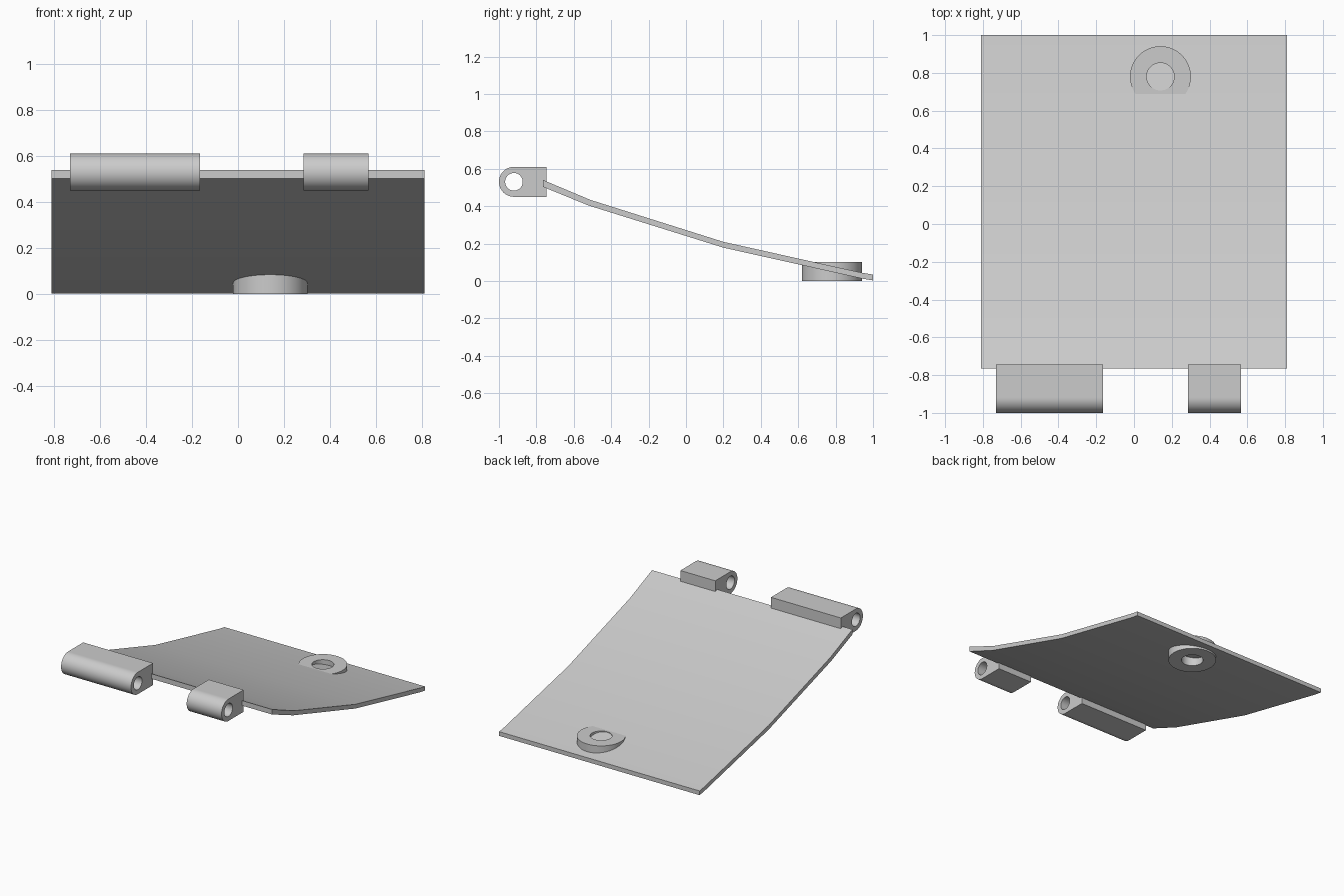
import bpy, math

if "Cube" in bpy.data.objects:
    bpy.data.objects.remove(bpy.data.objects["Cube"])

grey = bpy.data.materials.new("plain_grey")
grey.diffuse_color = (0.6, 0.6, 0.6, 1)
grey.use_nodes = True
grey.node_tree.nodes["Principled BSDF"].inputs["Base Color"].default_value = grey.diffuse_color


def arc(cx, cy, r, start, end, n):
    """Points along a circular arc, both ends included."""
    return [(cx + r * math.cos(start + (end - start) * i / n),
             cy + r * math.sin(start + (end - start) * i / n)) for i in range(n + 1)]


def extrude(name, outline, lo, hi, axis, hole=None):
    """Extrude a 2D outline, optionally with a hole of equal point count."""
    def place(p, t):
        return (t, p[0], p[1]) if axis == 'X' else (p[0], p[1], t)
    n = len(outline)
    loops = [outline] + ([hole] if hole else [])
    verts = [place(p, t) for loop in loops for t in (lo, hi) for p in loop]
    faces = []
    for i in range(n):
        j = (i + 1) % n
        faces.append((i, j, n + j, n + i))
        if hole:
            faces += [(2*n + j, 2*n + i, 3*n + i, 3*n + j),
                      (j, i, 2*n + i, 2*n + j),
                      (n + i, n + j, 3*n + j, 3*n + i)]
    if not hole:
        faces += [tuple(reversed(range(n))), tuple(range(n, 2 * n))]
    mesh = bpy.data.meshes.new(name)
    mesh.from_pydata(verts, [], faces)
    mesh.materials.append(grey)
    obj = bpy.data.objects.new(name, mesh)
    bpy.context.collection.objects.link(obj)
    bpy.ops.object.select_all(action='DESELECT')
    bpy.context.view_layer.objects.active = obj
    obj.select_set(True)
    bpy.ops.object.shade_smooth_by_angle(angle=math.radians(30))
    return obj


# Gently bent plate, side profile in y, z
bottom = [(-0.765, 0.503), (-0.52, 0.403), (0.2, 0.178), (0.94, 0.013), (1, 0.003)]
top = [(1, 0.034), (0.945, 0.043), (0.2, 0.209), (-0.51, 0.433), (-0.765, 0.54)]
extrude("bent_plate", bottom + top, -0.81, 0.81, 'X')

# Hinge knuckles: rounded front, square back, pin hole through
CY, CZ, R, BACK = -0.92, 0.53, 0.08, -0.745
N = 32
round_front = arc(CY, CZ, R, math.pi / 2, 3 * math.pi / 2, N)
knuckle = round_front + [(BACK, CZ - R), (BACK, CZ + R)]
pin = [(CY + 0.047 * math.cos(a), CZ + 0.047 * math.sin(a))
       for a in (math.atan2(z - CZ, y - CY) for y, z in knuckle)]
for name, x0, x1 in (("long_knuckle", -0.73, -0.165), ("short_knuckle", 0.285, 0.567)):
    extrude(name, knuckle, x0, x1, 'X', pin)
    # Round out the pin hole behind the centre by filling in its far side
    mesh = bpy.data.objects[name].data
    bpy.data.objects.remove(bpy.data.objects[name])
    bpy.data.meshes.remove(mesh)
    # Back half gets corner points plus evenly spaced points along its edges
    rear = []
    for a in [math.radians(d) for d in range(-84, 90, 6)]:
        reach = min((BACK - CY) / max(math.cos(a), 1e-6), R / max(abs(math.sin(a)), 1e-6))
        rear.append((a, reach))
    corner = math.atan2(R, BACK - CY)
    rear += [(s * corner, math.hypot(R, BACK - CY)) for s in (-1, 1)]
    rear.sort()
    outer = round_front + [(CY + r * math.cos(a), CZ + r * math.sin(a)) for a, r in rear]
    inner = arc(CY, CZ, 0.047, math.pi / 2, 3 * math.pi / 2, N) + [
        (CY + 0.047 * math.cos(a), CZ + 0.047 * math.sin(a)) for a, r in rear]
    extrude(name, outer, x0, x1, 'X', inner)

# Ring boss passing through the plate near the back edge
S = 64
ring = [arc(0.14, 0.78, r, 0, 2 * math.pi, S)[:-1] for r in (0.161, 0.073)]
extrude("ring_boss", ring[0], 0.0, 0.1, 'Z', ring[1])
